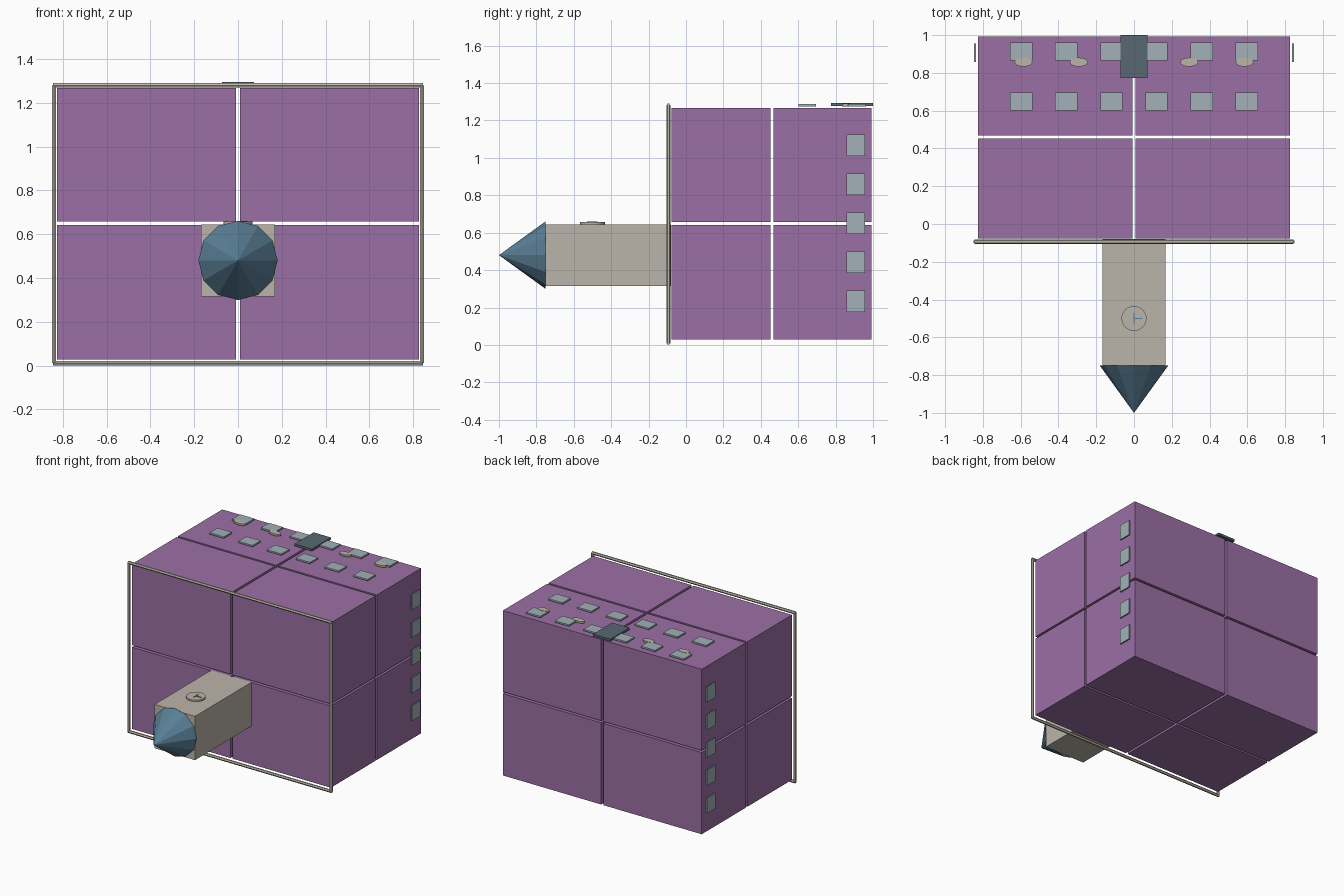
import bpy
from math import radians

if "Cube" in bpy.data.objects:
    bpy.data.objects.remove(bpy.data.objects["Cube"])


def mat(name, r, g, b):
    m = bpy.data.materials.new(name)
    m.diffuse_color = (r, g, b, 1)
    m.use_nodes = True
    m.node_tree.nodes["Principled BSDF"].inputs["Base Color"].default_value = m.diffuse_color
    return m


PURPLE = mat("purple", 0.33, 0.16, 0.38)
STONE = mat("stone", 0.50, 0.46, 0.40)
GLASS = mat("glass", 0.36, 0.44, 0.48)
BLUE = mat("roof_blue", 0.10, 0.21, 0.30)
SLATE = mat("slate", 0.10, 0.14, 0.17)


def box(name, x, y, z, m):
    """Box from (min, max) pairs."""
    bpy.ops.mesh.primitive_cube_add(size=1, location=[sum(p) / 2 for p in (x, y, z)])
    o = bpy.context.object
    o.name = name
    o.scale = [p[1] - p[0] for p in (x, y, z)]
    o.data.materials.append(m)
    return o


def around(c, size):
    return (c - size / 2, c + size / 2)


def cyl(name, loc, r, depth, m, rot=(0, 0, 0), sides=6, scale=(1, 1, 1)):
    bpy.ops.mesh.primitive_cylinder_add(vertices=sides, radius=r, depth=depth,
                                        location=loc, rotation=rot)
    o = bpy.context.object
    o.name = name
    o.scale = scale
    o.data.materials.append(m)
    return o


# Eight body blocks separated by see-through gaps
for x in ((-0.826, -0.009), (0.009, 0.826)):
    for y in ((-0.078, 0.452), (0.468, 0.993)):
        for z in ((0.028, 0.642), (0.657, 1.267)):
            box("body_block", x, y, z, PURPLE)

# Front frame of thin bars
FY = -0.094
for z in (0.011, 1.28):
    cyl("frame_rail", (0, FY, z), 0.011, 1.69, STONE, rot=(0, radians(90), 0))
for x in (-0.84, 0.84):
    cyl("frame_post", (x, FY, 0.6455), 0.011, 1.269, STONE)

# Protruding front wing with pointed cap
box("front_wing", (-0.168, 0.168), (-0.75, -0.08), (0.316, 0.645), STONE)
bpy.ops.mesh.primitive_cone_add(vertices=12, radius1=0.181, depth=0.25,
                                location=(0, -0.875, 0.48), rotation=(radians(90), 0, 0))
cap = bpy.context.object
cap.name = "pointed_cap"
cap.data.materials.append(BLUE)

# Dial with two hands on the wing
cyl("dial", (0, -0.5, 0.651), 0.066, 0.012, STONE, sides=32)
box("dial_hand_long", (0, 0.045), around(-0.5, 0.004), (0.655, 0.661), BLUE)
box("dial_hand_short", around(0, 0.004), around(-0.5, 0.056), (0.655, 0.661), BLUE)

# Windows on the top, in two rows
for y in (0.648, 0.914):
    for s in (-1, 1):
        for x in (0.119, 0.358, 0.597):
            box("top_window", around(s * x, 0.118), around(y, 0.095), (1.276, 1.288), GLASS)

# Oval ledges beside the rear row
for s in (-1, 1):
    for x in (0.292, 0.585):
        cyl("oval_ledge", (s * x, 0.857, 1.283), 0.047, 0.014, STONE,
            sides=24, scale=(1, 0.5, 1))

# Door slab on the top
box("door_slab", around(0, 0.144), (0.774, 1.0), (1.278, 1.294), SLATE)

# Side windows
for s in (-1, 1):
    for i in range(5):
        box("side_window", around(s * 0.842, 0.01), around(0.907, 0.098),
            around(0.234 + i * 0.2085, 0.114), GLASS)
